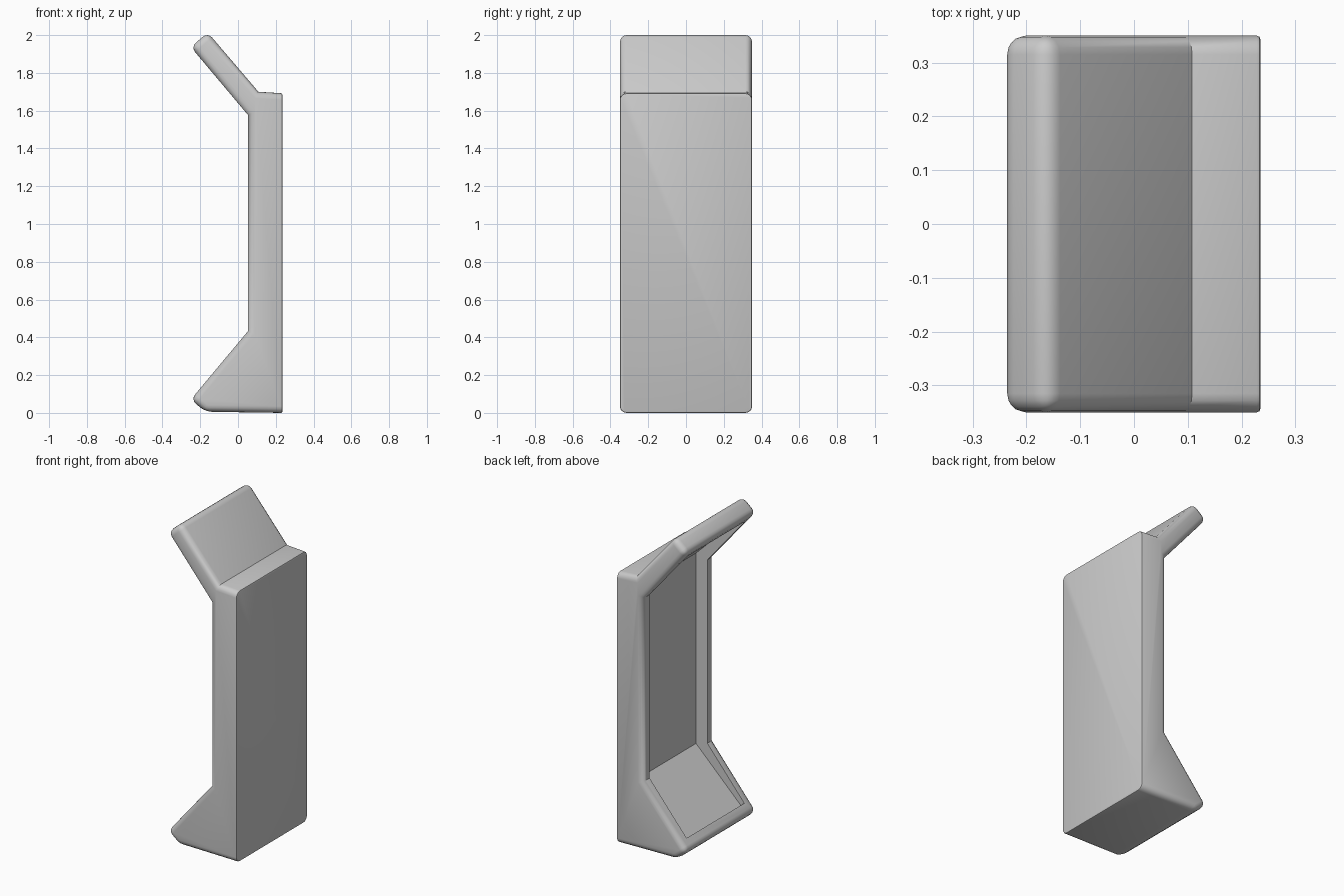
import bpy, bmesh

if "Cube" in bpy.data.objects:
    bpy.data.objects.remove(bpy.data.objects["Cube"])

grey = bpy.data.materials.new("plain_grey")
grey.diffuse_color = (0.6, 0.6, 0.6, 1)
grey.use_nodes = True
grey.node_tree.nodes["Principled BSDF"].inputs["Base Color"].default_value = grey.diffuse_color


def prism(name, profile, half, edit=None):
    """Extrude an x-z outline along y, then optionally edit the mesh."""
    bm = bmesh.new()
    face = bm.faces.new([bm.verts.new((x, -half, z)) for x, z in profile])
    moved = bmesh.ops.extrude_face_region(bm, geom=[face])["geom"]
    for v in moved:
        if isinstance(v, bmesh.types.BMVert):
            v.co.y = half
    bmesh.ops.recalc_face_normals(bm, faces=bm.faces[:])
    if edit:
        edit(bm)
    mesh = bpy.data.meshes.new(name)
    bm.to_mesh(mesh)
    bm.free()
    mesh.materials.append(grey)
    obj = bpy.data.objects.new(name, mesh)
    bpy.context.collection.objects.link(obj)
    return obj


BACK = 0.235


def at_back(e):
    return all(abs(v.co.x - BACK) < 1e-4 for v in e.verts)


def soften(bm):
    # large rounding on side outlines and on the two projecting ends
    def is_round(e):
        a, b = (v.co for v in e.verts)
        if at_back(e):
            return False
        if abs(a.y - b.y) < 1e-4:
            return True
        return a.x < -0.1
    bmesh.ops.bevel(bm, geom=[e for e in bm.edges if is_round(e)], offset=0.035,
                    offset_type='OFFSET', segments=4, profile=0.5,
                    affect='EDGES', clamp_overlap=True)
    # fine rounding around the flat back plate
    rim = [e for e in bm.edges if at_back(e)]
    bmesh.ops.bevel(bm, geom=rim, offset=0.007, offset_type='OFFSET',
                    segments=2, profile=0.5, affect='EDGES', clamp_overlap=True)


# cabinet shell: sloping foot, upright body, leaning hood
shell = prism("cabinet_shell", [
    (BACK, 0.0), (-0.172, 0.006), (-0.25, 0.07), (0.052, 0.432),
    (0.052, 1.578), (-0.25, 1.937), (-0.16, 2.014), (0.108, 1.70),
    (BACK, 1.692)], 0.35, soften)

# recess following the foot, upright and hood
cutter = prism("recess_cutter", [
    (-0.28, 0.19), (-0.18, 0.105), (0.13, 0.41),
    (0.13, 1.60), (-0.185, 1.907), (-0.284, 1.823)], 0.285)
cutter.hide_render = True

cut = shell.modifiers.new("recess", 'BOOLEAN')
cut.operation = 'DIFFERENCE'
cut.solver = 'EXACT'
cut.object = cutter

bpy.ops.object.select_all(action='DESELECT')
shell.select_set(True)
bpy.context.view_layer.objects.active = shell
bpy.ops.object.modifier_apply(modifier=cut.name)
bpy.data.objects.remove(cutter)
bpy.ops.object.shade_smooth_by_angle(angle=0.6)
